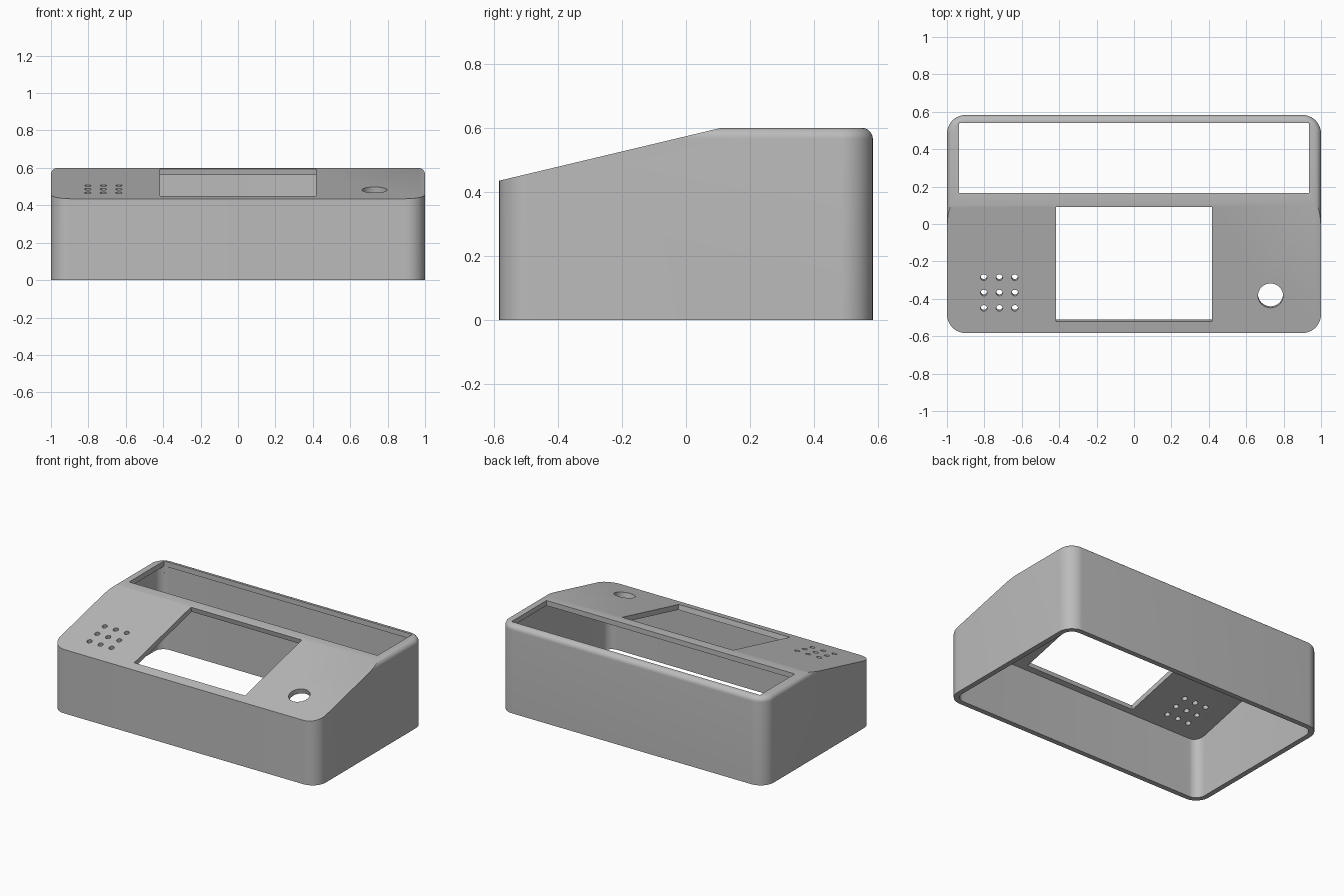
import bpy, bmesh, math
from mathutils import Matrix, Vector

if "Cube" in bpy.data.objects:
    bpy.data.objects.remove(bpy.data.objects["Cube"], do_unlink=True)

HALF_X, HALF_Y, HEIGHT = 1.0, 0.583, 0.6
WALL, CORNER, FILLET = 0.035, 0.1, 0.035
RIDGE_Y = 0.11                                  # where the sloped panel meets the flat top
TILT = math.atan2(0.165, RIDGE_Y + HALF_Y)
NORMAL = Vector((0, -math.sin(TILT), math.cos(TILT)))

grey = bpy.data.materials.new("plain grey")
grey.use_nodes = True
colour = (0.5, 0.5, 0.5, 1)
grey.diffuse_color = colour
grey.node_tree.nodes["Principled BSDF"].inputs["Base Color"].default_value = colour


def make_object(name, bm):
    bmesh.ops.recalc_face_normals(bm, faces=bm.faces)
    mesh = bpy.data.meshes.new(name)
    bm.to_mesh(mesh)
    bm.free()
    mesh.materials.append(grey)
    obj = bpy.data.objects.new(name, mesh)
    bpy.context.collection.objects.link(obj)
    return obj


def ring(bm, inset, z, steps=12):
    """Rounded rectangle of vertices, inset from the outer footprint."""
    r = CORNER - inset
    verts = []
    for q, (sx, sy) in enumerate([(1, 1), (-1, 1), (-1, -1), (1, -1)]):
        for i in range(steps + 1):
            a = (q + i / steps) * math.pi / 2
            verts.append(bm.verts.new((sx * (HALF_X - CORNER) + r * math.cos(a),
                                       sy * (HALF_Y - CORNER) + r * math.sin(a), z)))
    return verts


def wedge(name, levels, depth):
    """Stack rings into a solid and slice off the sloped front at a depth."""
    bm = bmesh.new()
    rings = [ring(bm, inset, z) for inset, z in levels]
    for low, high in zip(rings, rings[1:]):
        for i in range(len(low)):
            j = (i + 1) % len(low)
            bm.faces.new((low[i], low[j], high[j], high[i]))
    bm.faces.new(rings[0][::-1])
    bm.faces.new(rings[-1])
    cut = bmesh.ops.bisect_plane(
        bm, geom=bm.verts[:] + bm.edges[:] + bm.faces[:], dist=1e-5,
        plane_co=Vector((0, RIDGE_Y, HEIGHT)) - NORMAL * depth,
        plane_no=NORMAL, clear_outer=True)
    edges = [e for e in cut["geom_cut"] if isinstance(e, bmesh.types.BMEdge)]
    bmesh.ops.edgeloop_fill(bm, edges=edges)
    return make_object(name, bm)


def on_slope(x, y):
    """Frame on the sloped panel, its z axis square to the panel."""
    z = HEIGHT - (RIDGE_Y - y) * math.tan(TILT)
    return Matrix.Translation((x, y, z)) @ Matrix.Rotation(TILT, 4, "X")


def add_box(bm, frame, size):
    bmesh.ops.create_cube(bm, size=1, matrix=frame @ Matrix.Diagonal((*size, 1)))


def add_drill(bm, x, y, radius, sides):
    bmesh.ops.create_cone(bm, cap_ends=True, segments=sides, radius1=radius,
                          radius2=radius, depth=0.16, matrix=on_slope(x, y))


def subtract(target, cutter):
    cutter.hide_render = True
    mod = target.modifiers.new("cut", "BOOLEAN")
    mod.operation, mod.solver, mod.object = "DIFFERENCE", "EXACT", cutter
    bpy.context.view_layer.update()
    result = target.evaluated_get(bpy.context.evaluated_depsgraph_get())
    mesh = bpy.data.meshes.new_from_object(result)
    target.modifiers.clear()
    target.data = mesh
    bpy.data.objects.remove(cutter, do_unlink=True)


# Outer shell with a rounded top rim
levels = [(0, 0)]
for i in range(9):
    a = i / 8 * math.pi / 2
    levels.append((FILLET * (1 - math.cos(a)), HEIGHT - FILLET + FILLET * math.sin(a)))
case = wedge("enclosure_case", levels, 0)

# Hollow interior, open underneath
subtract(case, wedge("interior_cutter", [(WALL, -0.1), (WALL, HEIGHT - WALL)], WALL))

# Long window in the flat top, screen window, speaker holes and button hole
bm = bmesh.new()
add_box(bm, Matrix.Translation((0, 0.3525, HEIGHT)), (1.87, 0.375, 0.16))
add_box(bm, on_slope(0, -0.215), (0.835, 0.61 / math.cos(TILT), 0.16))
for column in range(3):
    for row in range(3):
        add_drill(bm, -0.803 + 0.083 * column, -0.45 + 0.082 * row, 0.017, 20)
add_drill(bm, 0.73, -0.383, 0.067, 48)
subtract(case, make_object("openings_cutter", bm))

# Smooth the rounded corners and keep the edges crisp
bpy.ops.object.select_all(action="DESELECT")
case.select_set(True)
bpy.context.view_layer.objects.active = case
bpy.ops.object.shade_smooth_by_angle(angle=math.radians(25))
